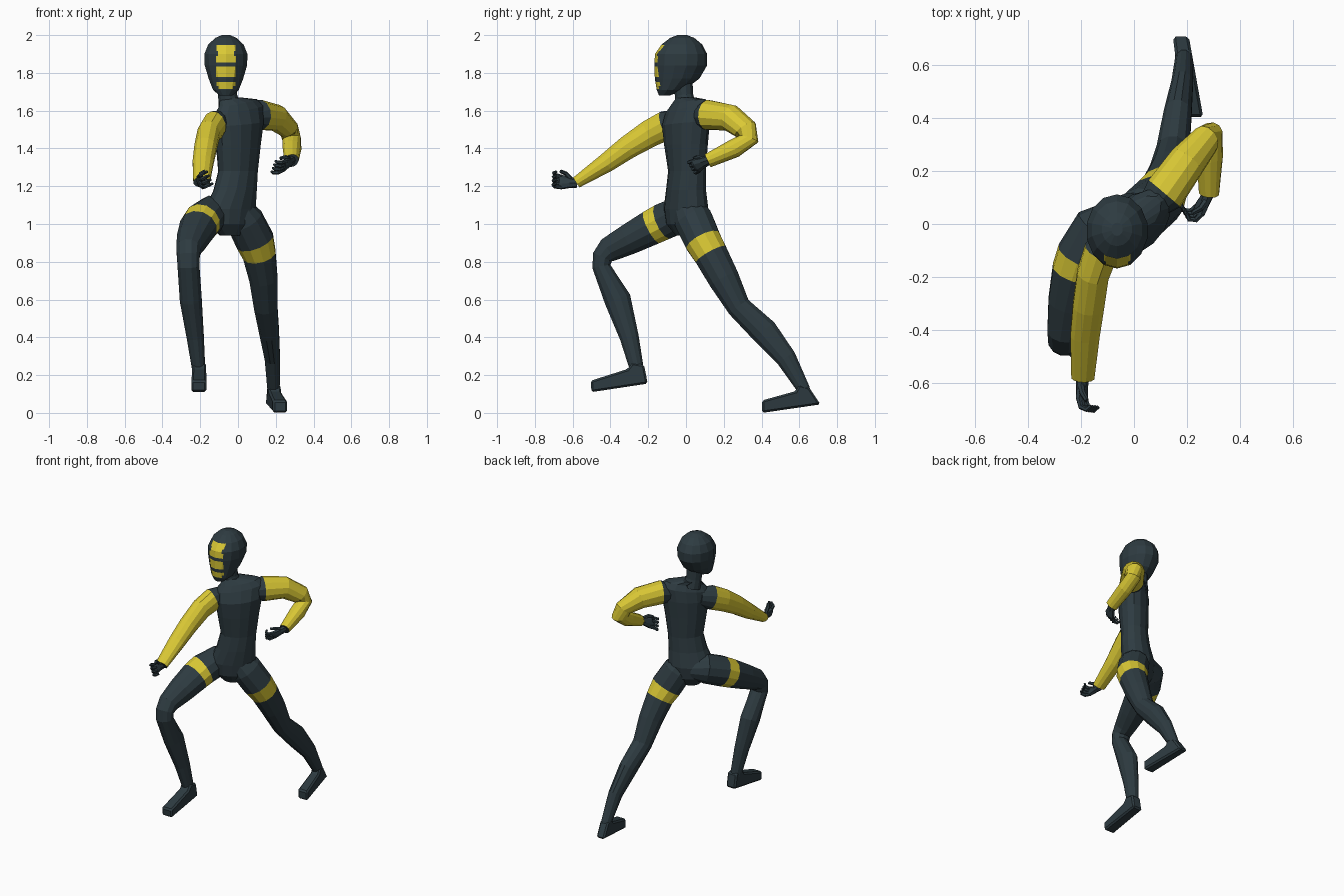
import bpy, bmesh, math
from mathutils import Vector


def material(name, rgb):
    m = bpy.data.materials.new(name)
    m.diffuse_color = (*rgb, 1)
    return m


MATS = [material("dark_slate", (0.027, 0.044, 0.053)), material("yellow", (0.70, 0.58, 0.035))]


def finish(name, bm):
    bmesh.ops.recalc_face_normals(bm, faces=bm.faces)
    me = bpy.data.meshes.new(name)
    bm.to_mesh(me)
    bm.free()
    for m in MATS:
        me.materials.append(m)
    ob = bpy.data.objects.new(name, me)
    bpy.context.collection.objects.link(ob)
    return ob


def skin(bm, rings, yellow=()):
    """Bridge successive rings of points; segments listed in yellow get material 1."""
    vs = [[bm.verts.new(p) for p in r] for r in rings]
    n = len(vs[0])
    for i in range(len(vs) - 1):
        for j in range(n):
            k = (j + 1) % n
            f = bm.faces.new((vs[i][j], vs[i][k], vs[i + 1][k], vs[i + 1][j]))
            f.material_index = 1 if i in yellow else 0
    bm.faces.new(vs[0][::-1])
    bm.faces.new(vs[-1])


def tube(bm, pts, ref=(1, 0, 0), sides=12, yellow=()):
    """Limb along pts of (x, y, z, side radius, bend radius)."""
    c = [Vector(p[:3]) for p in pts]
    rings = []
    for i, p in enumerate(pts):
        a, b = max(i - 1, 0), min(i + 1, len(c) - 1)
        t = Vector()
        for q in range(a, b):
            t += (c[q + 1] - c[q]).normalized()
        t.normalize()
        u = Vector(ref)
        u = (u - t * u.dot(t)).normalized()
        v = t.cross(u)
        ang = [2 * math.pi * (j + 0.5) / sides for j in range(sides)]
        rings.append([c[i] + u * p[3] * math.cos(w) + v * p[4] * math.sin(w) for w in ang])
    skin(bm, rings, yellow)


def limb(name, pts, **kw):
    bm = bmesh.new()
    tube(bm, pts, **kw)
    return finish(name, bm)


def stack(bm, rings, sides):
    """Horizontal rings of (x, y, z, a, b, yaw degrees, sideways tilt)."""
    out = []
    for x, y, z, a, b, yaw, tilt in rings:
        cy, sy = math.cos(math.radians(yaw)), math.sin(math.radians(yaw))
        r = []
        for j in range(sides):
            w = 2 * math.pi * (j + 0.5) / sides
            p, q = a * math.cos(w), b * math.sin(w)
            r.append((x + p * cy - q * sy, y + p * sy + q * cy, z + tilt * p))
        out.append(r)
    skin(bm, out)


# torso, twisted towards the leading arm
bm = bmesh.new()
stack(bm, [(-.04, .0, .94, .06, .055, 30, 0), (-.04, .0, 1.0, .135, .095, 30, 0),
           (-.04, .0, 1.08, .15, .104, 33, 0), (-.015, .0, 1.18, .126, .095, 36, 0),
           (.0, .005, 1.28, .116, .088, 39, 0), (.002, .0, 1.42, .136, .096, 42, .03),
           (.005, .0, 1.53, .154, .1, 42, .08), (.005, .012, 1.605, .162, .08, 42, .15),
           (.002, .012, 1.642, .125, .06, 42, .15), (-.04, .0, 1.667, .06, .052, 30, .05)], 14)
finish("torso", bm)

# neck
limb("neck", [(-.045, .0, 1.62, .06, .055), (-.055, -.01, 1.68, .052, .05), (-.06, -.02, 1.78, .055, .055)])

# head, with face patches cut into the front
bm = bmesh.new()
CX = -.064
stack(bm, [(CX, -.115, 1.68, .035, .028, 0, 0), (CX, -.082, 1.71, .07, .073, 0, 0),
           (CX, -.047, 1.77, .094, .118, 0, 0), (CX, -.028, 1.84, .115, .14, 0, 0),
           (CX, -.026, 1.90, .117, .138, 0, 0), (CX, -.022, 1.95, .096, .108, 0, 0),
           (CX, -.02, 1.985, .058, .064, 0, 0), (CX, -.02, 2.0, .022, .025, 0, 0)], 14)
# patches: bottom z, top z, half width
patches = [(1.714, 1.73, .038), (1.73, 1.753, .05), (1.777, 1.834, .052), (1.856, 1.89, .053),
           (1.89, 1.917, .042), (1.917, 1.948, .05)]


def cut(co, no):
    bmesh.ops.bisect_plane(bm, geom=bm.verts[:] + bm.edges[:] + bm.faces[:], plane_co=co, plane_no=no)


for z in sorted({v for p in patches for v in p[:2]}):
    cut((0, 0, z), (0, 0, 1))
for w in sorted({p[2] for p in patches}):
    cut((CX - w, 0, 0), (1, 0, 0))
    cut((CX + w, 0, 0), (1, 0, 0))
for f in bm.faces:
    c = f.calc_center_median()
    if c.y < -.06 and any(a < c.z < b and abs(c.x - CX) < w for a, b, w in patches):
        f.material_index = 1
finish("head", bm)

# arms
limb("leading_arm", [(-.08, -.03, 1.545, .05, .06), (-.125, -.105, 1.522, .066, .08),
                     (-.155, -.19, 1.48, .062, .075), (-.172, -.31, 1.405, .061, .064),
                     (-.185, -.42, 1.325, .057, .053), (-.193, -.58, 1.22, .045, .032)],
     yellow=(1, 2, 3, 4))
limb("trailing_arm", [(.05, .05, 1.57, .05, .05), (.115, .115, 1.578, .078, .082),
                      (.2, .235, 1.562, .072, .072), (.27, .315, 1.5, .053, .064),
                      (.284, .332, 1.45, .049, .056), (.286, .255, 1.4, .049, .051),
                      (.283, .115, 1.335, .041, .035)],
     ref=(-.75, .3, -.55), yellow=(1, 2, 3, 4, 5))

# legs, each with a thigh band
limb("front_leg", [(-.06, .04, 1.06, .06, .07), (-.135, -.02, 1.055, .098, .098),
                   (-.19, -.12, 1.013, .104, .1),
                   (-.21, -.18, .983, .102, .096), (-.24, -.3, .92, .087, .084),
                   (-.262, -.405, .865, .067, .07), (-.263, -.442, .825, .062, .056),
                   (-.262, -.448, .775, .06, .05),
                   (-.25, -.362, .6, .06, .073), (-.226, -.3, .4, .047, .052),
                   (-.208, -.26, .23, .036, .038), (-.207, -.25, .18, .034, .036)], yellow=(2,))
limb("back_leg", [(-.02, -.01, 1.12, .06, .07), (.035, .04, 1.02, .1, .105), (.09, .09, .91, .104, .1),
                  (.113, .132, .838, .09, .093), (.135, .2, .71, .077, .085),
                  (.147, .28, .56, .064, .065), (.165, .415, .43, .054, .074),
                  (.182, .53, .29, .042, .056), (.188, .62, .13, .034, .036),
                  (.187, .635, .08, .032, .034)], yellow=(2,))


def foot(name, profile, heel, toe):
    """Side profile of (y, z) given width; heel and toe are (x, half width)."""
    ys = [p[0] for p in profile]
    lo, hi = min(ys), max(ys)
    bm = bmesh.new()
    rings = []
    for s in (-1, 1):
        rings.append([])
        for y, z in profile:
            t = (y - lo) / (hi - lo)
            rings[-1].append((toe[0] + (heel[0] - toe[0]) * t + s * (toe[1] + (heel[1] - toe[1]) * t), y, z))
    skin(bm, rings)
    bmesh.ops.recalc_face_normals(bm, faces=bm.faces)
    bmesh.ops.bevel(bm, geom=bm.edges[:], offset=.01, segments=1, affect='EDGES')
    finish(name, bm)


# feet
foot("front_foot", [(-.203, .155), (-.5, .11), (-.505, .17), (-.31, .232), (-.285, .265), (-.222, .255)],
     (-.205, .036), (-.207, .04))
foot("back_foot", [(.712, .045), (.403, .0), (.403, .066), (.58, .115), (.6, .15), (.652, .135)],
     (.176, .03), (.223, .038))


def hand(name, wrist, d, s, n):
    """Palm, four curled fingers and a thumb; d forward, s across the knuckles, n into the palm."""
    w, d, s, n = Vector(wrist), Vector(d).normalized(), Vector(s).normalized(), Vector(n).normalized()
    bm = bmesh.new()

    def path(pts, sides):
        tube(bm, [(*(w + d * a + s * b + n * c), r, q) for a, b, c, r, q in pts], ref=s, sides=sides)

    path([(-.02, 0, 0, .026, .023), (.02, 0, 0, .031, .021), (.06, 0, 0, .042, .019), (.076, 0, .003, .037, .013)], 8)
    for i in range(4):
        o = (i - 1.5) * .02
        path([(.06, o, 0, .011, .011), (.094, o * 1.1, .012, .011, .011),
              (.103, o * 1.15, .036, .01, .01), (.088, o * 1.15, .054, .007, .007)], 6)
    path([(.015, .02, .005, .014, .013), (.04, .042, .02, .012, .012), (.068, .045, .04, .009, .009)], 6)
    finish(name, bm)


# hands
hand("leading_hand", (-.195, -.597, 1.218), (-.03, -1, .06), (-.4, .05, .9), (.9, -.05, .4))
hand("trailing_hand", (.275, .105, 1.332), (-.42, -.8, -.35), (.3, -.5, .8), (-.85, .4, .1))
